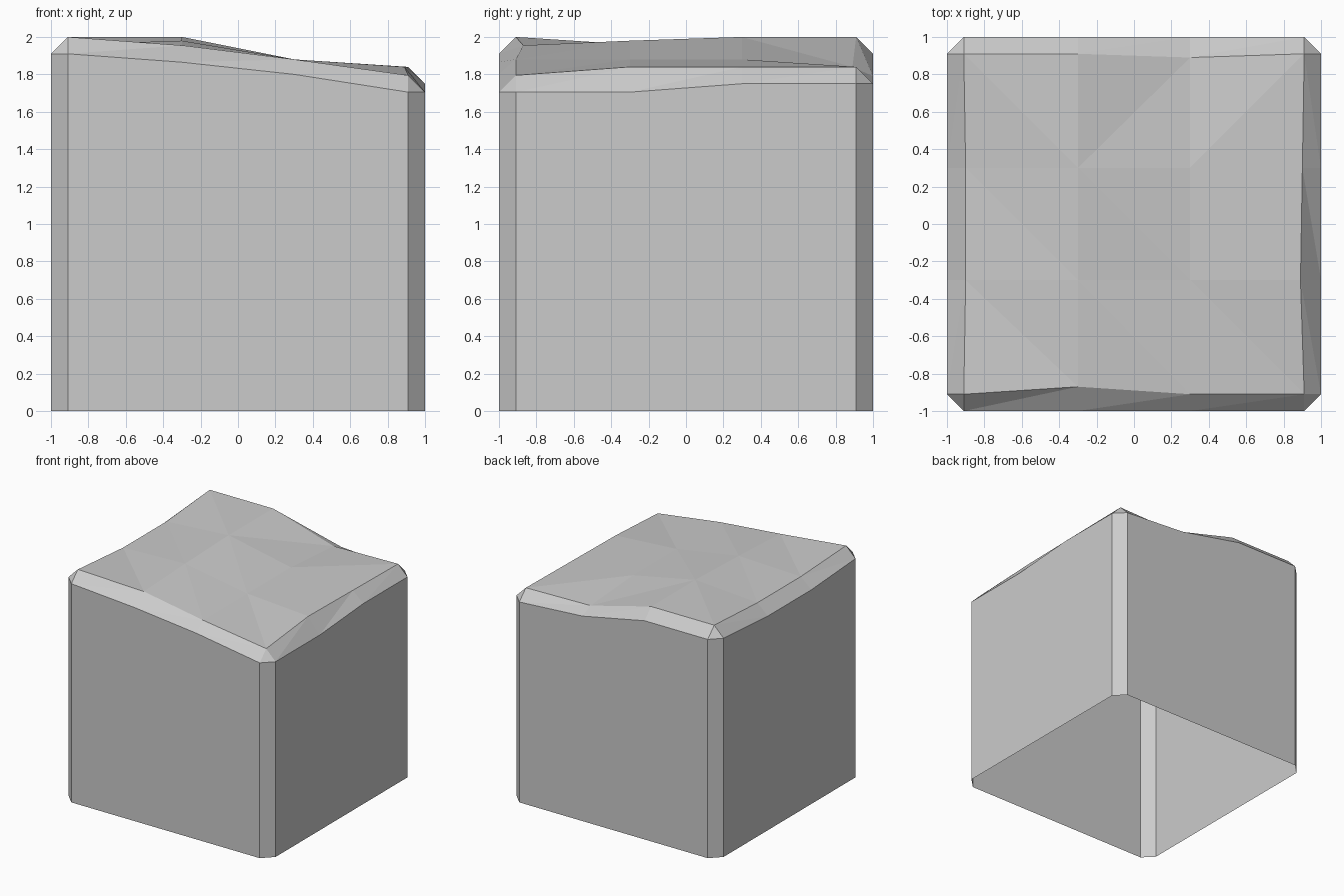
import bpy, bmesh
from mathutils import Vector

cube = bpy.data.objects.get("Cube")
if cube:
    bpy.data.objects.remove(cube)

# One plain stone colour
stone = bpy.data.materials.new("light_grey_stone")
stone.use_nodes = True
grey = (0.6, 0.6, 0.6, 1)
stone.diffuse_color = grey
stone.node_tree.nodes["Principled BSDF"].inputs["Base Color"].default_value = grey

STEPS = (-0.91, -0.3, 0.3, 0.91)
# Heights of the uneven top, rows from front to back
TOP = ((2.0, 1.955, 1.88, 1.795),
       (1.96, 1.98, 1.88, 1.84),
       (1.96, 2.0, 1.88, 1.84),
       (2.0, 2.0, 1.84, 1.84))
# Wall heights, counter-clockwise: front, right-hand, back, left-hand sides
WALL = ((1.91, 1.865, 1.8, 1.705),
        (1.705, 1.705, 1.75, 1.75),
        (1.75, 1.79, 1.91, 1.91),
        (1.91, 1.87, 1.87, 1.91))
# Small in-plane shifts of rim points (column, row)
NUDGE = {(1, 0): (0, 0.04), (3, 1): (-0.02, 0), (3, 2): (-0.01, 0),
         (2, 3): (0, -0.02), (0, 1): (0.01, 0), (0, 2): (0.01, 0)}

bm = bmesh.new()


def top_point(col, row):
    dx, dy = NUDGE.get((col, row), (0, 0))
    return bm.verts.new((STEPS[col] + dx, STEPS[row] + dy, TOP[row][col]))


def split_quad(a, b, c, d, across):
    """Two triangles, divided along a-c, or along b-d when across is set."""
    tris = ((a, b, d), (b, c, d)) if across else ((a, b, c), (a, c, d))
    for tri in tris:
        bm.faces.new(tri)


# Faceted top
grid = [[top_point(c, r) for c in range(4)] for r in range(4)]
for r in range(3):
    for c in range(3):
        rising = r == 2 and c > 0
        split_quad(grid[r][c], grid[r][c + 1], grid[r + 1][c + 1],
                   grid[r + 1][c], not rising)

# Rim of the top, listed side by side in the same order as the walls
rims = [grid[0], [row[3] for row in grid], grid[3][::-1],
        [row[0] for row in grid][::-1]]

# Walls and sloping bevels on each side
lower, base = [], []
for side in range(4):
    along = (Vector((1, 0, 0)), Vector((0, 1, 0)),
             Vector((-1, 0, 0)), Vector((0, -1, 0)))[side]
    out = Vector((along.y, -along.x, 0))
    spots = [along * s + out for s in STEPS]
    edge = [bm.verts.new((p.x, p.y, z)) for p, z in zip(spots, WALL[side])]
    foot = [bm.verts.new(spots[i]) for i in (0, 3)]
    bm.faces.new(foot + edge[::-1])
    for i in range(3):
        split_quad(edge[i], edge[i + 1], rims[side][i + 1], rims[side][i],
                   side == 3)
    lower.append(edge)
    base.append(foot)

# Chamfered vertical corners and their tips; the underside stays open
for side in range(4):
    nxt = (side + 1) % 4
    a, b = lower[side][3], lower[nxt][0]
    bm.faces.new((base[side][1], base[nxt][0], b, a))
    bm.faces.new((a, b, rims[side][3]))

mesh = bpy.data.meshes.new("stone_block")
bm.to_mesh(mesh)
bm.free()
mesh.materials.append(stone)
block = bpy.data.objects.new("stone_block", mesh)
bpy.context.collection.objects.link(block)
